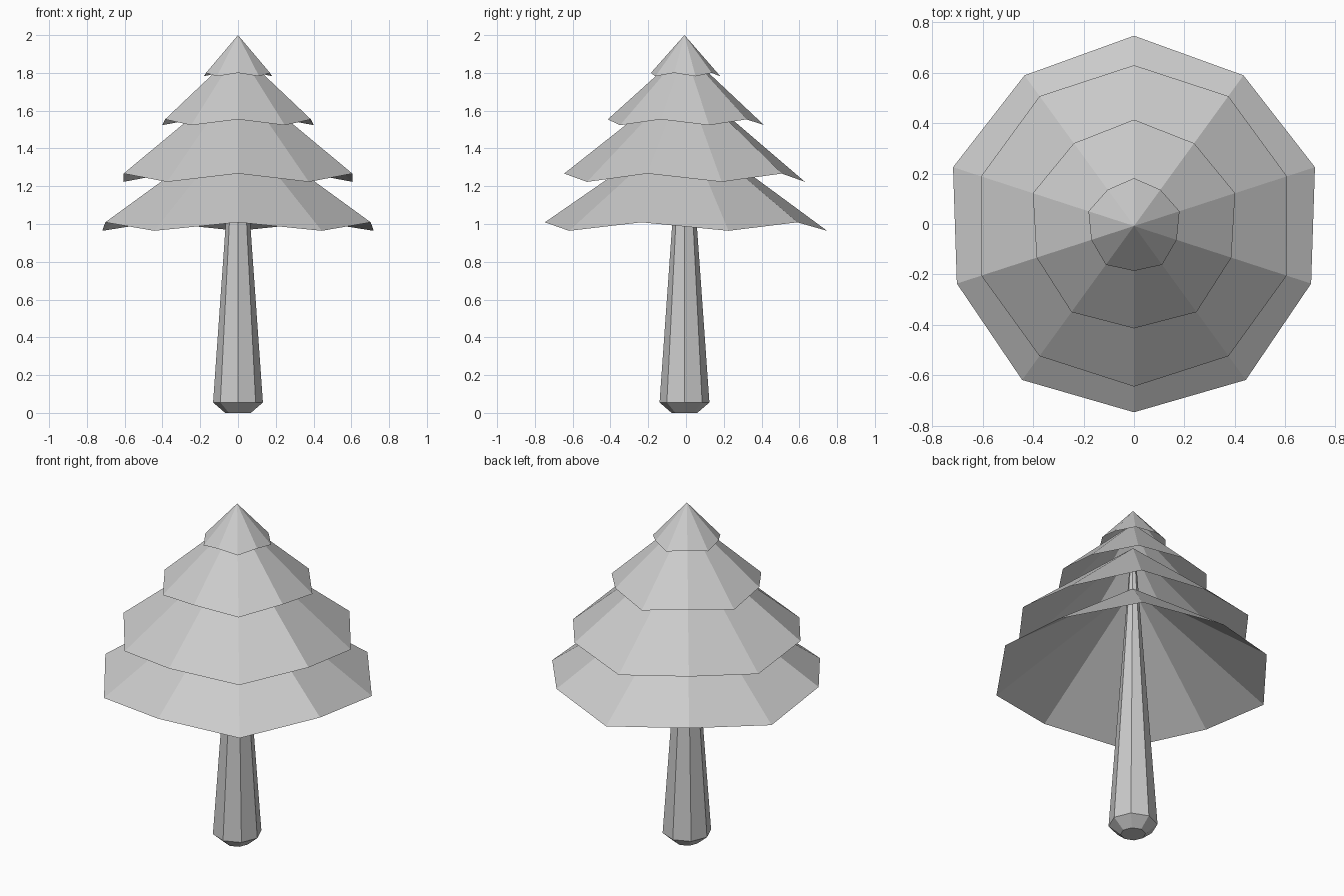
import bpy, bmesh
from math import sin, cos, pi

if "Cube" in bpy.data.objects:
    bpy.data.objects.remove(bpy.data.objects["Cube"])

CY = -0.008  # the tree axis sits slightly forward of the bounds centre


def make_object(name, bm):
    bmesh.ops.recalc_face_normals(bm, faces=bm.faces)
    mesh = bpy.data.meshes.new(name)
    bm.to_mesh(mesh)
    bm.free()
    obj = bpy.data.objects.new(name, mesh)
    bpy.context.collection.objects.link(obj)


def ring(bm, n, radii, heights):
    """Ring of n points starting at the front, alternating radius and height."""
    pts = []
    for i in range(n):
        a = -pi / 2 + 2 * pi * i / n
        r, z = radii[i % 2], heights[i % 2]
        pts.append(bm.verts.new((r * cos(a), CY + r * sin(a), z)))
    return pts


# Trunk: tapered octagon with a chamfered foot
bm = bmesh.new()
profile = [(0.068, 0.0), (0.132, 0.055), (0.065, 1.0), (0.012, 1.75)]
rings = [ring(bm, 8, (r, r), (z, z)) for r, z in profile]
for low, high in zip(rings, rings[1:]):
    for i in range(8):
        j = (i + 1) % 8
        bm.faces.new((low[i], low[j], high[j], high[i]))
bm.faces.new(rings[0][::-1])
bm.faces.new(rings[-1])
make_object("trunk", bm)

# Foliage tiers: open ten-sided cones with a zigzag rim
tiers = [  # (high, low) rim radii, (high, low) rim heights, apex height
    ("bottom_foliage", (0.739, 0.755), (1.009, 0.964), 1.52),
    ("lower_foliage", (0.637, 0.638), (1.267, 1.223), 1.77),
    ("upper_foliage", (0.406, 0.422), (1.554, 1.523), 1.92),
    ("top_foliage", (0.178, 0.190), (1.800, 1.782), 2.0),
]
for name, radii, heights, top in tiers:
    bm = bmesh.new()
    rim = ring(bm, 10, radii, heights)
    apex = bm.verts.new((0, CY, top))
    for i in range(10):
        bm.faces.new((rim[i], rim[(i + 1) % 10], apex))
    make_object(name, bm)
